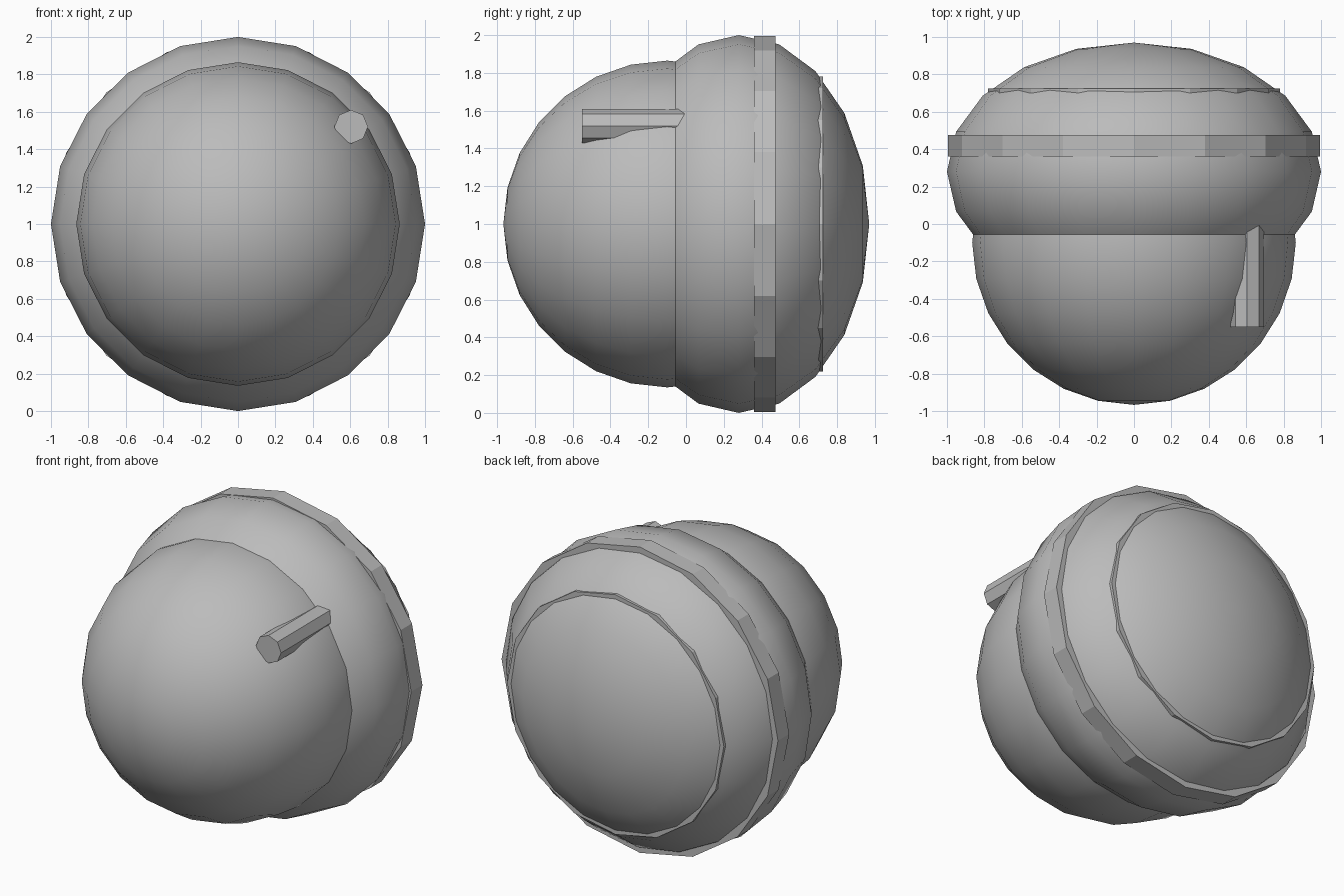
import bpy
import math

if "Cube" in bpy.data.objects:
    bpy.data.objects.remove(bpy.data.objects["Cube"], do_unlink=True)

grey = bpy.data.materials.new("plain grey")
grey.use_nodes = True
grey.diffuse_color = (0.5, 0.5, 0.5, 1)
grey.node_tree.nodes["Principled BSDF"].inputs["Base Color"].default_value = (0.5, 0.5, 0.5, 1)

FACING = (math.radians(90), 0, 0)  # turns every part's axis to front-back


def finish(name, smooth):
    obj = bpy.context.object
    obj.name = name
    obj.data.materials.append(grey)
    bpy.ops.object.transform_apply(location=False, rotation=True, scale=True)
    if smooth:
        bpy.ops.object.shade_smooth_by_angle(angle=math.radians(30))


def ball(name, y, radius, depth, rings):
    bpy.ops.mesh.primitive_uv_sphere_add(
        segments=20, ring_count=rings, radius=1, location=(0, y, 1), rotation=FACING)
    bpy.context.object.scale = (radius, radius, depth)
    finish(name, True)


def drum(name, x, z, front, back, radius, sides):
    bpy.ops.mesh.primitive_cylinder_add(
        vertices=sides, radius=radius, depth=back - front,
        location=(x, (front + back) / 2, z), rotation=FACING)
    finish(name, False)


# Round front dome and flattened rear shell
ball("front_dome", -0.10, 0.865, 0.867, 14)
ball("rear_shell", 0.28, 1.0, 0.69, 10)

# Raised bands around the rear shell
drum("wide_band", 0, 1, 0.36, 0.475, 0.995, 16)
drum("thin_back_band", 0, 1, 0.70, 0.725, 0.78, 16)

# Short barrel on the upper left of the front
drum("barrel", 0.605, 1.52, -0.55, 0.08, 0.09, 8)
